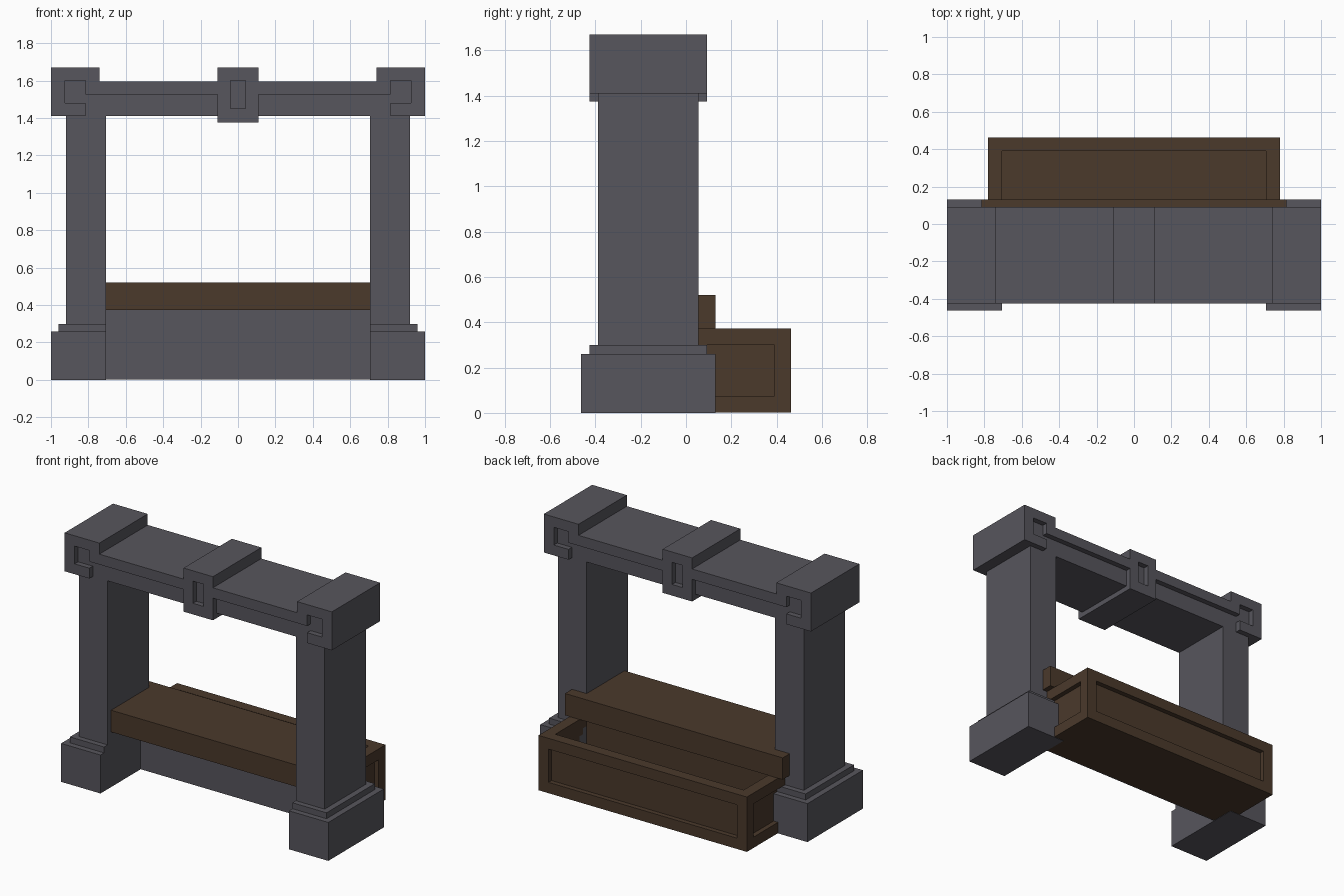
import bpy, bmesh
from mathutils import Vector

cube = bpy.data.objects.get("Cube")
if cube:
    bpy.data.objects.remove(cube, do_unlink=True)


def material(name, rgb):
    m = bpy.data.materials.new(name)
    m.use_nodes = True
    m.diffuse_color = (*rgb, 1)
    bsdf = next(n for n in m.node_tree.nodes if n.type == 'BSDF_PRINCIPLED')
    bsdf.inputs["Base Color"].default_value = (*rgb, 1)
    bsdf.inputs["Roughness"].default_value = 0.8
    return m


stone = material("grey stone", (0.095, 0.092, 0.109))
wood = material("dark brown wood", (0.069, 0.041, 0.024))


def prism(name, points, axis, low, high, mat):
    """Extrude an outline: axis 'z' takes (x, y) points, axis 'y' takes (x, z) points."""
    def place(p, t):
        return (p[0], p[1], t) if axis == 'z' else (p[0], t, p[1])
    bm = bmesh.new()
    face = bm.faces.new([bm.verts.new(place(p, low)) for p in points])
    out = bmesh.ops.extrude_face_region(bm, geom=[face])
    shift = Vector(place((0, 0), high - low))
    bmesh.ops.translate(bm, vec=shift, verts=[g for g in out["geom"] if isinstance(g, bmesh.types.BMVert)])
    bmesh.ops.recalc_face_normals(bm, faces=bm.faces)
    mesh = bpy.data.meshes.new(name)
    bm.to_mesh(mesh)
    bm.free()
    mesh.materials.append(mat)
    obj = bpy.data.objects.new(name, mesh)
    bpy.context.collection.objects.link(obj)
    return obj


def box(name, x, y, z, mat):
    corners = [(x[0], y[0]), (x[1], y[0]), (x[1], y[1]), (x[0], y[1])]
    return prism(name, corners, 'z', z[0], z[1], mat)


def flipped(points):
    return [(-x, v) for x, v in reversed(points)]


def carve(target, cutters):
    """Subtract each cutter from the target, then discard it."""
    bpy.context.view_layer.objects.active = target
    for cutter in cutters:
        cutter.hide_render = True
        mod = target.modifiers.new("carve", 'BOOLEAN')
        mod.operation = 'DIFFERENCE'
        mod.solver = 'EXACT'
        mod.object = cutter
        bpy.ops.object.modifier_apply(modifier=mod.name)
        bpy.data.objects.remove(cutter, do_unlink=True)


# Pillars with stepped bases
for side, s in (("left", 1), ("right", -1)):
    def span(a, b):
        return sorted((s * a, s * b))
    box(side + "_base", span(0.705, 1), (-0.463, 0.13), (0, 0.26), stone)
    box(side + "_base_step", span(0.705, 0.96), (-0.425, 0.092), (0.26, 0.3), stone)
    box(side + "_pillar", span(0.705, 0.92), (-0.388, 0.055), (0.3, 1.41), stone)

# Lintel with raised end caps and keystone
half = [(0.11, 1.375), (0.11, 1.41), (1, 1.41), (1, 1.67), (0.74, 1.67),
        (0.74, 1.595), (0.11, 1.595), (0.11, 1.67)]
lintel = prism("lintel", half + flipped(half), 'y', -0.425, 0.092, stone)

# Hooked channels and keystone slot, sunk in the front and the back
hook = [(0.11, 1.39), (0.815, 1.39), (0.815, 1.48), (0.925, 1.48), (0.925, 1.6),
        (0.815, 1.6), (0.815, 1.525), (0.11, 1.525)]
cutters = []
for low, high in ((-0.6, -0.388), (0.055, 0.3)):
    cutters.append(prism("cutter", hook, 'y', low, high, stone))
    cutters.append(prism("cutter", flipped(hook), 'y', low, high, stone))
    cutters.append(box("cutter", (-0.04, 0.04), (low, high), (1.45, 1.6), stone))
carve(lintel, cutters)

# Open trough behind the opening, with sunken panels
trough = box("trough", (-0.78, 0.78), (-0.03, 0.463), (0.002, 0.373), wood)
panel_z = (0.075, 0.3)
carve(trough, [
    box("cutter", (-0.705, 0.705), (0.055, 0.39), (0.05, 0.6), wood),
    box("cutter", (-0.705, 0.705), (0.43, 0.6), panel_z, wood),
    box("cutter", (0.747, 0.9), (0.09, 0.39), panel_z, wood),
    box("cutter", (-0.9, -0.747), (0.09, 0.39), panel_z, wood),
])

# Stone facing under the counter
box("low_wall", (-0.705, 0.705), (-0.037, -0.03), (0.002, 0.373), stone)

# Counter between the pillars, with a wider rear lip
edge = [(0.705, -0.35), (0.705, 0.055), (0.815, 0.055), (0.815, 0.13)]
prism("counter", edge + flipped(edge), 'z', 0.373, 0.52, wood)
